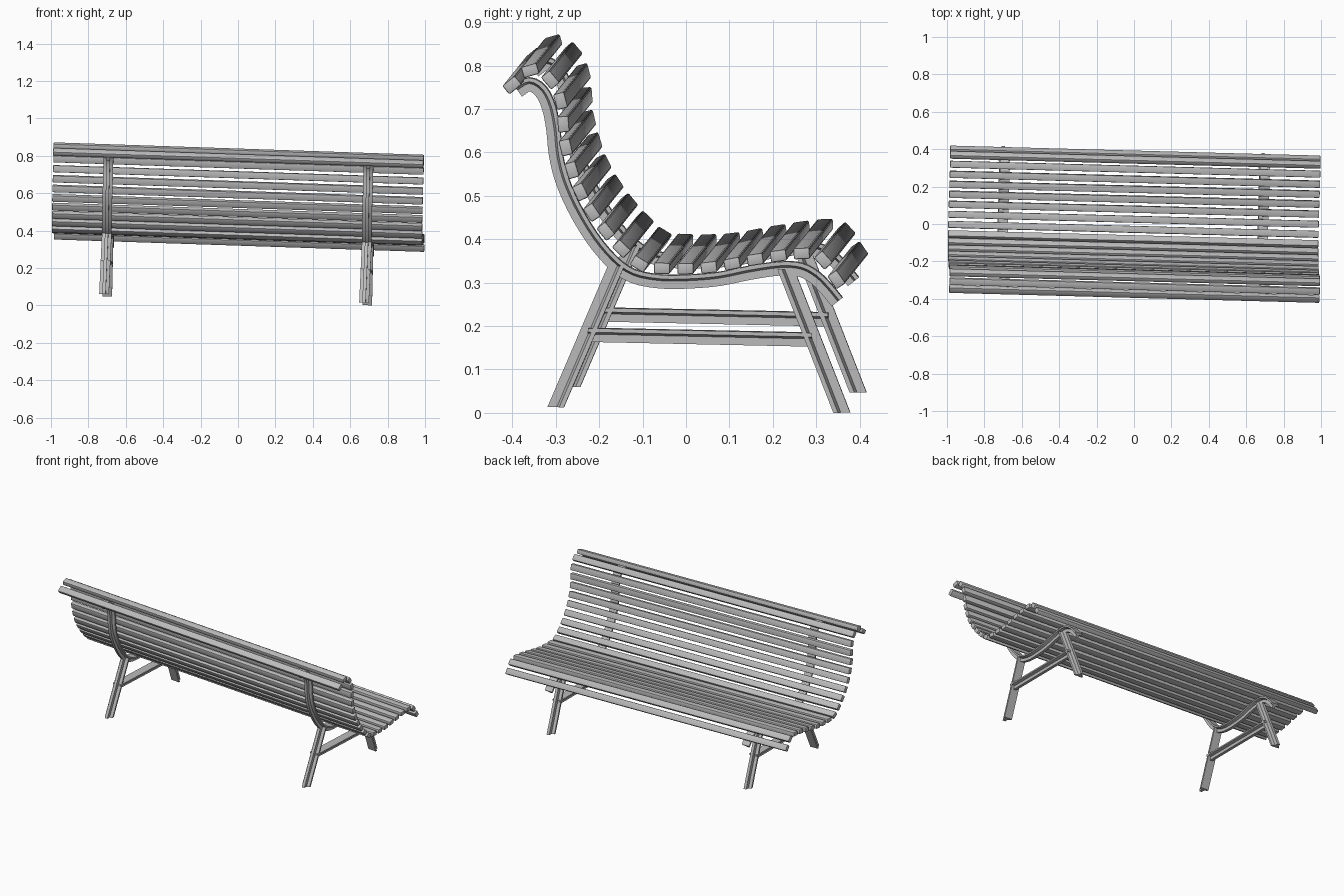
import bpy, bmesh, math
from mathutils import Vector, Matrix

if "Cube" in bpy.data.objects:
    bpy.data.objects.remove(bpy.data.objects["Cube"])

grey = bpy.data.materials.new("plain_grey")
grey.use_nodes = True
GREY = (0.5, 0.5, 0.5, 1)
grey.diffuse_color = GREY
grey.node_tree.nodes["Principled BSDF"].inputs["Base Color"].default_value = GREY

# The whole bench leans slightly: its long axis dips toward +x
DY, DZ = -0.027, -0.0335
LEAN = Matrix(((1, -DY, -DZ, 0.45 * DZ),
               (DY, 1, 0, 0),
               (DZ, 0, 1, 0),
               (0, 0, 0, 1)))

SLATS = 21
SLAT_LENGTH, SLAT_WIDTH, SLAT_THICK = 1.98, 0.037, 0.026
FRAME_X = 0.695

# T-shaped bar section: (across, depth), flange on the positive side
T_SECTION = [(-0.026, 0.016), (0.026, 0.016), (0.026, 0.007), (0.009, 0.002),
             (0.009, -0.016), (-0.009, -0.016), (-0.009, 0.002), (-0.026, 0.007)]


def finish(bm, name):
    bmesh.ops.recalc_face_normals(bm, faces=bm.faces)
    bm.transform(LEAN)
    mesh = bpy.data.meshes.new(name)
    bm.to_mesh(mesh)
    bm.free()
    mesh.materials.append(grey)
    obj = bpy.data.objects.new(name, mesh)
    bpy.context.collection.objects.link(obj)
    bpy.ops.object.select_all(action='DESELECT')
    obj.select_set(True)
    bpy.context.view_layer.objects.active = obj
    bpy.ops.object.shade_smooth_by_angle(angle=math.radians(35))


def spline(points, steps=8):
    """Smooth curve through side-profile points."""
    p = [Vector(q) for q in points]
    p = [2 * p[0] - p[1]] + p + [2 * p[-1] - p[-2]]
    out = []
    for a, b, c, d in zip(p, p[1:], p[2:], p[3:]):
        for i in range(steps):
            t = i / steps
            out.append(0.5 * (2 * b + (c - a) * t + (2 * a - 5 * b + 4 * c - d) * t ** 2
                              + (3 * b - a - 3 * c + d) * t ** 3))
    return out + [p[-2]]


def spaced(path, count):
    """Evenly spaced positions and tangents along a path."""
    lengths = [(b - a).length for a, b in zip(path, path[1:])]
    step = sum(lengths) / (count - 1)
    result, k, done = [], 0, 0.0
    for i in range(count):
        target = i * step
        while k < len(lengths) - 1 and done + lengths[k] < target:
            done += lengths[k]
            k += 1
        a, b = path[k], path[k + 1]
        result.append((a.lerp(b, (target - done) / lengths[k]), (b - a).normalized()))
    return result


def sweep(name, path, x, normal=None, depth=1.0):
    """Sweep the T bar along a side-profile path at the given x."""
    path = [Vector(q) for q in path]
    bm = bmesh.new()
    rings = []
    for i, p in enumerate(path):
        t = (path[min(i + 1, len(path) - 1)] - path[max(i - 1, 0)]).normalized()
        n = Vector(normal) if normal else Vector((-t.y, t.x))
        ring = []
        for s, d in T_SECTION:
            q = p + n * d * depth
            ring.append(bm.verts.new((x + s, q.x, q.y)))
        rings.append(ring)
    size = len(T_SECTION)
    for r, q in zip(rings, rings[1:]):
        for i in range(size):
            j = (i + 1) % size
            bm.faces.new((r[i], r[j], q[j], q[i]))
    bm.faces.new(rings[0])
    bm.faces.new(rings[-1])
    finish(bm, name)


# Slats follow a curled back, a deep bend and a rolled seat edge
slat_curve = spline([(-0.374, 0.788), (-0.328, 0.823), (-0.286, 0.80), (-0.263, 0.754),
                     (-0.256, 0.70), (-0.252, 0.652), (-0.22, 0.548), (-0.162, 0.456),
                     (-0.084, 0.378), (-0.028, 0.366), (0.078, 0.368), (0.184, 0.386),
                     (0.287, 0.40), (0.336, 0.391), (0.373, 0.340)])
for i, (pos, tan) in enumerate(spaced(slat_curve, SLATS)):
    bm = bmesh.new()
    bmesh.ops.create_cube(bm, size=1)
    bm.transform(Matrix.Diagonal((SLAT_LENGTH, SLAT_WIDTH, SLAT_THICK, 1)))
    bmesh.ops.bevel(bm, geom=bm.edges[:], offset=0.004, segments=2,
                    profile=0.5, affect='EDGES')
    bm.transform(Matrix.Translation((0, pos.x, pos.y))
                 @ Matrix.Rotation(math.atan2(tan.y, tan.x), 4, 'X'))
    finish(bm, f"slat_{i + 1}")

# Two end frames: curved rail, splayed legs and a stretcher
rail_curve = spline([(-0.368, 0.765), (-0.342, 0.780), (-0.315, 0.764), (-0.297, 0.727),
                     (-0.287, 0.677), (-0.281, 0.619), (-0.267, 0.561), (-0.239, 0.496),
                     (-0.198, 0.427), (-0.152, 0.372), (-0.105, 0.339), (-0.041, 0.326),
                     (0.028, 0.326), (0.097, 0.332), (0.166, 0.346), (0.236, 0.356),
                     (0.282, 0.353), (0.316, 0.335), (0.344, 0.307), (0.367, 0.279)], 3)
for side, x in (("right", -FRAME_X), ("left", FRAME_X)):
    sweep(f"{side}_curved_rail", rail_curve, x)
    sweep(f"{side}_leg_below_back", [(-0.281, 0.037), (-0.142, 0.362)], x, (1, 0), 1.2)
    sweep(f"{side}_leg_below_seat", [(0.378, 0.024), (0.249, 0.354)], x, (-1, 0), 1.2)
    sweep(f"{side}_stretcher", [(-0.207, 0.203), (0.309, 0.192)], x)
